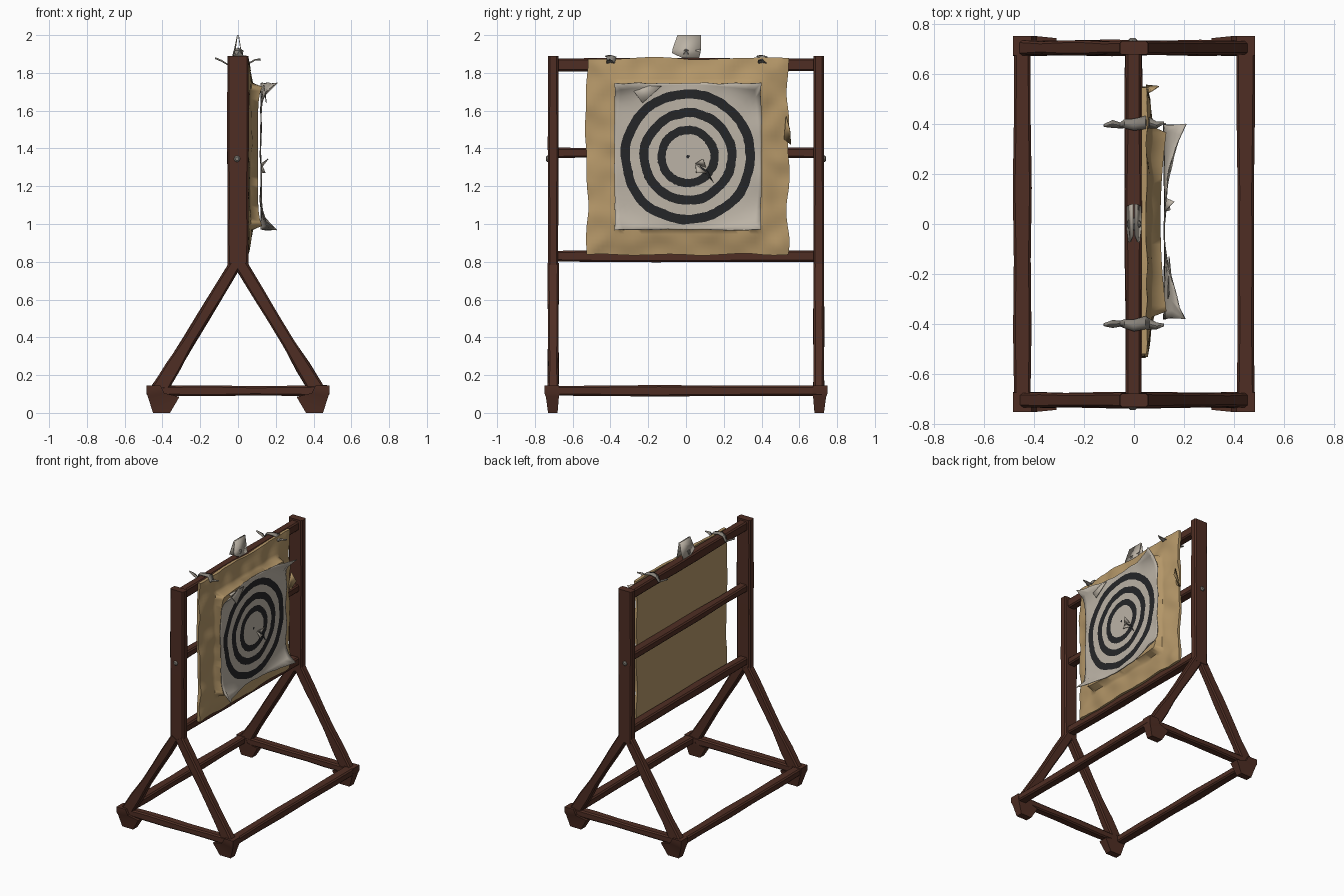
import bpy, bmesh, math, random
from mathutils import Vector, noise

if "Cube" in bpy.data.objects:
    bpy.data.objects.remove(bpy.data.objects["Cube"])
random.seed(4)

def material(name, rgb):
    m = bpy.data.materials.new(name)
    m.diffuse_color = (*rgb, 1)
    m.use_nodes = True
    m.node_tree.nodes["Principled BSDF"].inputs["Base Color"].default_value = m.diffuse_color
    return m

WOOD = material("dark wood", (0.078, 0.027, 0.017))
TAN = material("tan canvas", (0.46, 0.31, 0.14))
PAPER = material("pale paper", (0.50, 0.45, 0.38))
INK = material("black ink", (0.018, 0.019, 0.021))
GREY = material("grey cloth", (0.24, 0.22, 0.19))

def finish(name, bm, mats, angle=35):
    me = bpy.data.meshes.new(name)
    bmesh.ops.recalc_face_normals(bm, faces=bm.faces)
    bm.to_mesh(me)
    bm.free()
    ob = bpy.data.objects.new(name, me)
    bpy.context.collection.objects.link(ob)
    for m in mats:
        me.materials.append(m)
    bpy.ops.object.select_all(action='DESELECT')
    ob.select_set(True)
    bpy.context.view_layer.objects.active = ob
    bpy.ops.object.shade_smooth_by_angle(angle=math.radians(angle))
    return ob

def loft(bm, rings):
    vs = [[bm.verts.new(p) for p in r] for r in rings]
    n = len(vs[0])
    for a, b in zip(vs, vs[1:]):
        for i in range(n):
            bm.faces.new((a[i], a[(i + 1) % n], b[(i + 1) % n], b[i]))
    bm.faces.new(vs[0])
    bm.faces.new(vs[-1])

def beam(name, p0, p1, side, w, h, jitter=0.003, flare=0.0):
    """Hand-hewn chamfered beam from p0 to p1; w is measured along side."""
    p0, p1, s = Vector(p0), Vector(p1), Vector(side)
    t = s.cross(p1 - p0).normalized()
    rings = []
    for k in range(6):
        f = k / 5
        g = 1 + flare * max(0, f - 0.6) / 0.4
        a, b = w / 2 + random.uniform(-jitter, jitter), h / 2 * g + random.uniform(-jitter, jitter)
        c = 0.009
        pts = [(a, b - c), (a - c, b), (c - a, b), (-a, b - c), (-a, c - b), (c - a, -b), (a - c, -b), (a, c - b)]
        rings.append([p0.lerp(p1, f) + s * q + t * r for q, r in pts])
    bm = bmesh.new()
    loft(bm, rings)
    return finish(name, bm, [WOOD])

X, Y = (1, 0, 0), (0, 1, 0)

# Side frames: posts, splayed legs, cross sills and feet
for sy, end in ((-1, "front"), (1, "back")):
    y = 0.703 * sy
    beam(end + "_post", (0, y, 0.75), (0, y, 1.89), X, 0.112, 0.056, 0.002)
    beam(end + "_sill", (-0.44, y, 0.117), (0.44, y, 0.117), Y, 0.062, 0.052)
    for sx, lr in ((-1, "left"), (1, "right")):
        beam(f"{end}_{lr}_leg", (0.018 * sx, y, 0.78), (0.425 * sx, y, 0.11), Y, 0.056, 0.066, 0.003, 0.35)
        bm = bmesh.new()
        rings = []
        for z, x0, x1, y0, y1 in ((0, .36, .45, .68, .73), (0.085, .31, .477, .673, .742),
                                  (0.105, .39, .484, .67, .75), (0.145, .41, .484, .672, .75)):
            rings.append([(x * sx, v * sy, z) for x, v in ((x0, y0), (x1, y0), (x1, y1), (x0, y1))])
        loft(bm, rings)
        finish(f"{end}_{lr}_foot", bm, [WOOD])
    # Pale peg through the post
    bm = bmesh.new()
    loft(bm, [[(-0.005 + r * math.cos(a * math.pi / 4), sy * d, 1.345 + r * math.sin(a * math.pi / 4))
               for a in range(8)] for d, r in ((0.72, 0.018), (0.735, 0.017), (0.742, 0.010))])
    finish(end + "_peg", bm, [GREY])

# Long base rails and the three rails behind the target
for sx, lr in ((-1, "left"), (1, "right")):
    beam(lr + "_base_rail", (0.446 * sx, -0.72, 0.117), (0.446 * sx, 0.72, 0.117), X, 0.07, 0.055)
for name, z, h in (("top_rail", 1.843, 0.07), ("middle_rail", 1.377, 0.052), ("lower_rail", 0.83, 0.06)):
    beam(name, (-0.002, -0.70, z), (-0.002, 0.70, z), X, 0.066, h)

# Target surface: dished sheet with curled corners
CY, CZ, HALF = 0.01, 1.357, 0.388

def curl(y, z):
    u, v = min(1.05, abs(y - CY) / HALF), min(1.05, abs(z - CZ) / HALF)
    return 0.082 * u * u * v ** 8

def wrinkle(y, z, s, seed):
    return noise.noise(Vector((y * s, z * s, seed)))

def paper_x(y, z):
    r = max(abs(y - CY), abs(z - CZ)) / HALF
    return 0.121 + curl(y, z) + 0.012 * r ** 4 * wrinkle(y, z, 7, 3)

# Canvas backing: flat back, sloping border, raised pad behind the paper
bm = bmesh.new()
bmesh.ops.create_cube(bm, size=1)
bmesh.ops.subdivide_edges(bm, edges=bm.edges[:], cuts=47, use_grid_fill=True)
for v in bm.verts:
    t = v.co.x + 0.5
    e = max(abs(v.co.y), abs(v.co.z)) * 2
    y, z = 0.008 + v.co.y * 1.07, 1.358 + v.co.z * 1.04
    d = max(abs(y - CY), abs(z - CZ)) - HALF
    if d > -0.012:
        k = max(0, min(1, d / 0.15))
        front = 0.072 - 0.024 * k + 0.014 * wrinkle(y, z, 9, 8)
    else:
        front = 0.106 + 0.5 * curl(y, z)
    edge = 0.02 * e ** 12 * wrinkle(y, z, 5, 1)
    v.co = (0.03 + t * (front - 0.03), y + edge * (1 if y > 0 else -1), z + 0.5 * edge)
finish("canvas_backing", bm, [TAN], 60)

# Paper sheet: rings of faces from the centre out to the square edge
N = 96
radii = [0.009, 0.06, 0.118, 0.162, 0.208, 0.256, 0.308, 0.357]
bm = bmesh.new()
rows = []
for i, r in enumerate(radii + [0.25, 0.5, 0.75, 1.0]):
    row = []
    for k in range(N):
        a = 2 * math.pi * k / N
        c, s = math.cos(a), math.sin(a)
        sq = HALF / max(abs(c), abs(s))
        wob = 1 + 0.03 * wrinkle(c * 1.0, s * 1.0, 2.2, i // 2 * 3)
        inner = 0.357 * (1 + 0.03 * wrinkle(c, s, 2.2, 9))
        q = r * wob + random.uniform(-0.002, 0.002) if i < 8 else inner + (sq - inner) * r
        y, z = CY + q * c, CZ + q * s
        if i == 11:
            y += 0.006 * wrinkle(y, z, 14, 5)
            z += 0.006 * wrinkle(y, z, 14, 6)
        row.append(bm.verts.new((paper_x(y, z), y, z)))
    rows.append(row)
bm.faces.new(rows[0]).material_index = 1
for i, (a, b) in enumerate(zip(rows, rows[1:])):
    for k in range(N):
        f = bm.faces.new((a[k], a[(k + 1) % N], b[(k + 1) % N], b[k]))
        f.material_index = 1 if i in (2, 4, 6) else 0
sheet = finish("paper_target", bm, [PAPER, INK], 50)
mod = sheet.modifiers.new("thickness", 'SOLIDIFY')
mod.thickness = 0.004
mod.offset = 0

def patch(name, pts, mat, thick=0.004):
    bm = bmesh.new()
    bm.faces.new([bm.verts.new(p) for p in pts])
    ob = finish(name, bm, [mat])
    m = ob.modifiers.new("thickness", 'SOLIDIFY')
    m.thickness, m.offset = thick, 0
    return ob

# Torn hole and lifted flaps near the middle
patch("tear_slit", [(0.125, .07, 1.31), (0.125, .10, 1.27), (0.125, .145, 1.22), (0.125, .115, 1.28)], INK)
patch("tear_flap_upper", [(0.124, .05, 1.32), (0.16, .09, 1.345), (0.126, .105, 1.30)], PAPER)
patch("tear_flap_lower", [(0.124, .05, 1.315), (0.145, .055, 1.27), (0.126, .11, 1.27)], PAPER)
# Dog-eared fold at the upper corner and torn bits on the edge
patch("corner_fold", [(0.135, -.30, 1.735), (0.15, -.23, 1.64), (0.14, -.13, 1.73)], PAPER)
patch("edge_tear", [(0.07, .53, 1.57), (0.10, .55, 1.50), (0.05, .555, 1.42), (0.05, .52, 1.45)], TAN)

# Cloth ties draped over the top rail
path = [(-.12, 1.877, .006), (-.085, 1.862, .016), (-.055, 1.843, .012), (-.038, 1.882, .018), (0, 1.89, .024),
        (.045, 1.886, .026), (.062, 1.852, .022), (.09, 1.868, .014), (.12, 1.87, .005)]
for sy, end in ((-1, "front"), (1, "back")):
    bm = bmesh.new()
    rows = []
    for i, (x, z, w) in enumerate(path):
        c = 0.4 * sy + random.uniform(-0.008, 0.008)
        rows.append([bm.verts.new((x, c + w * q, z + (0.006 if q == 0 else 0))) for q in (-1, 0, 1)])
    for a, b in zip(rows, rows[1:]):
        for k in (0, 1):
            bm.faces.new((a[k], a[k + 1], b[k + 1], b[k]))
    ob = finish(end + "_cloth_tie", bm, [GREY], 30)
    m = ob.modifiers.new("thickness", 'SOLIDIFY')
    m.thickness = 0.004

# Folded paper marker standing on the top rail
for s, nm in ((-1, "left"), (1, "right")):
    patch(nm + "_marker_sheet", [(0.003 * s, -.045, 2.0), (0.003 * s, .08, 1.999), (0.016 * s, .078, 1.915),
          (0.028 * s, .07, 1.88), (0.028 * s, -.02, 1.88), (0.02 * s, -.074, 1.905), (0.013 * s, -.07, 1.93)], PAPER)
bm = bmesh.new()
bmesh.ops.create_icosphere(bm, subdivisions=1, radius=0.03)
for v in bm.verts:
    v.co = (v.co.x * 1.1, v.co.y, v.co.z + 1.905)
finish("marker_knot", bm, [GREY])
